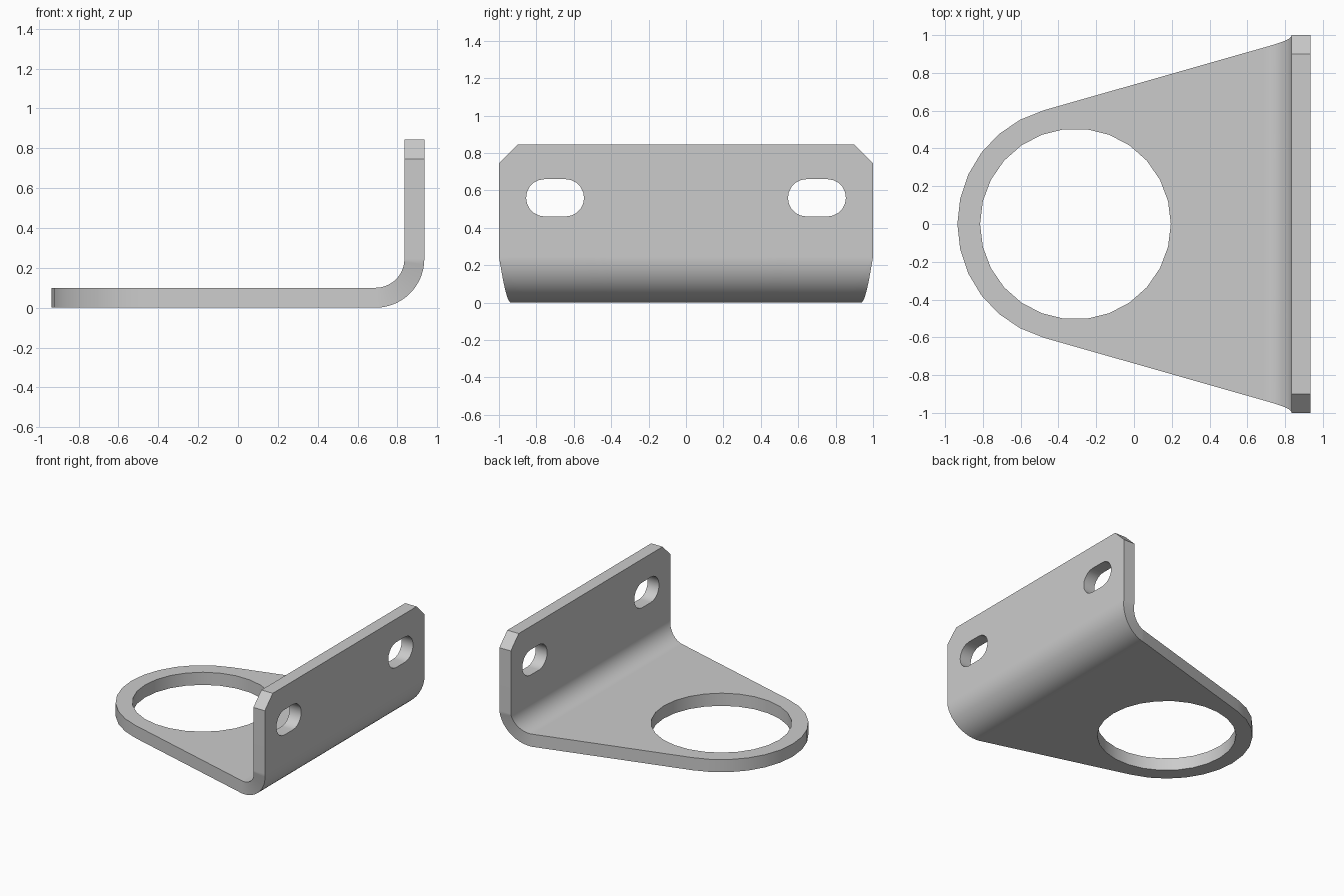
import bpy, bmesh
from math import pi, sin, cos, radians

if "Cube" in bpy.data.objects:
    bpy.data.objects.remove(bpy.data.objects["Cube"])

T = 0.10                        # sheet thickness
S0, R = 0.69, 0.245             # bend start and outer bend radius
BEND = (R - T) * pi / 2         # flat length used by the bend
S1 = S0 + BEND                  # bend end on the flat sheet
TOP = S1 + 0.60                 # flange top on the flat sheet
CX = -0.31                      # ring centre
STEPS = 14


def arc(cx, cy, r, a0, a1, n):
    return [(cx + r * cos(radians(a0 + (a1 - a0) * i / n)),
             cy + r * sin(radians(a0 + (a1 - a0) * i / n))) for i in range(n + 1)]


def slot(y):
    s = S1 + 0.56 - R
    return arc(s, y + 0.055, 0.10, 0, 180, 10) + arc(s, y - 0.055, 0.10, 180, 360, 10)


def fold(s, y, t):
    if s <= S0:
        return (s, y, t)
    if s >= S1:
        return (S0 + R - t, y, R + s - S1)
    a = (s - S0) / BEND * pi / 2
    return (S0 + (R - t) * sin(a), y, R - (R - t) * cos(a))


# Flat sheet outline, ring hole and two slots
outline = arc(CX, 0, 0.625, 105.6, 254.4, 12) + [
    (S1, -1), (TOP - 0.1, -1), (TOP, -0.9), (TOP, 0.9), (TOP - 0.1, 1), (S1, 1)]
loops = [outline, arc(CX, 0, 0.505, 0, 360, 26)[:-1], slot(-0.7), slot(0.7)]

bm = bmesh.new()
for loop in loops:
    vs = [bm.verts.new((x, y, 0)) for x, y in loop]
    for i, v in enumerate(vs):
        bm.edges.new((v, vs[(i + 1) % len(vs)]))
bmesh.ops.triangle_fill(bm, use_beauty=True, use_dissolve=False, edges=bm.edges[:])

# Cross cuts along the bend
for i in range(STEPS + 1):
    bmesh.ops.bisect_plane(bm, geom=bm.verts[:] + bm.edges[:] + bm.faces[:], dist=1e-5,
                           plane_co=(S0 + BEND * i / STEPS, 0, 0), plane_no=(1, 0, 0))

# Thickness, then fold into shape
ext = bmesh.ops.extrude_face_region(bm, geom=bm.faces[:], use_keep_orig=True)
for g in ext["geom"]:
    if isinstance(g, bmesh.types.BMVert):
        g.co.z = T
for v in bm.verts:
    v.co = fold(*v.co)
bmesh.ops.recalc_face_normals(bm, faces=bm.faces[:])

mesh = bpy.data.meshes.new("ring_bracket")
bm.to_mesh(mesh)
bm.free()
bracket = bpy.data.objects.new("ring_bracket", mesh)
bpy.context.collection.objects.link(bracket)

# Smooth bend and holes, crisp sheet edges
bpy.context.view_layer.objects.active = bracket
bracket.select_set(True)
bpy.ops.object.shade_smooth_by_angle(angle=radians(30))
bracket.modifiers.new("flat_panels", "WEIGHTED_NORMAL").keep_sharp = True
